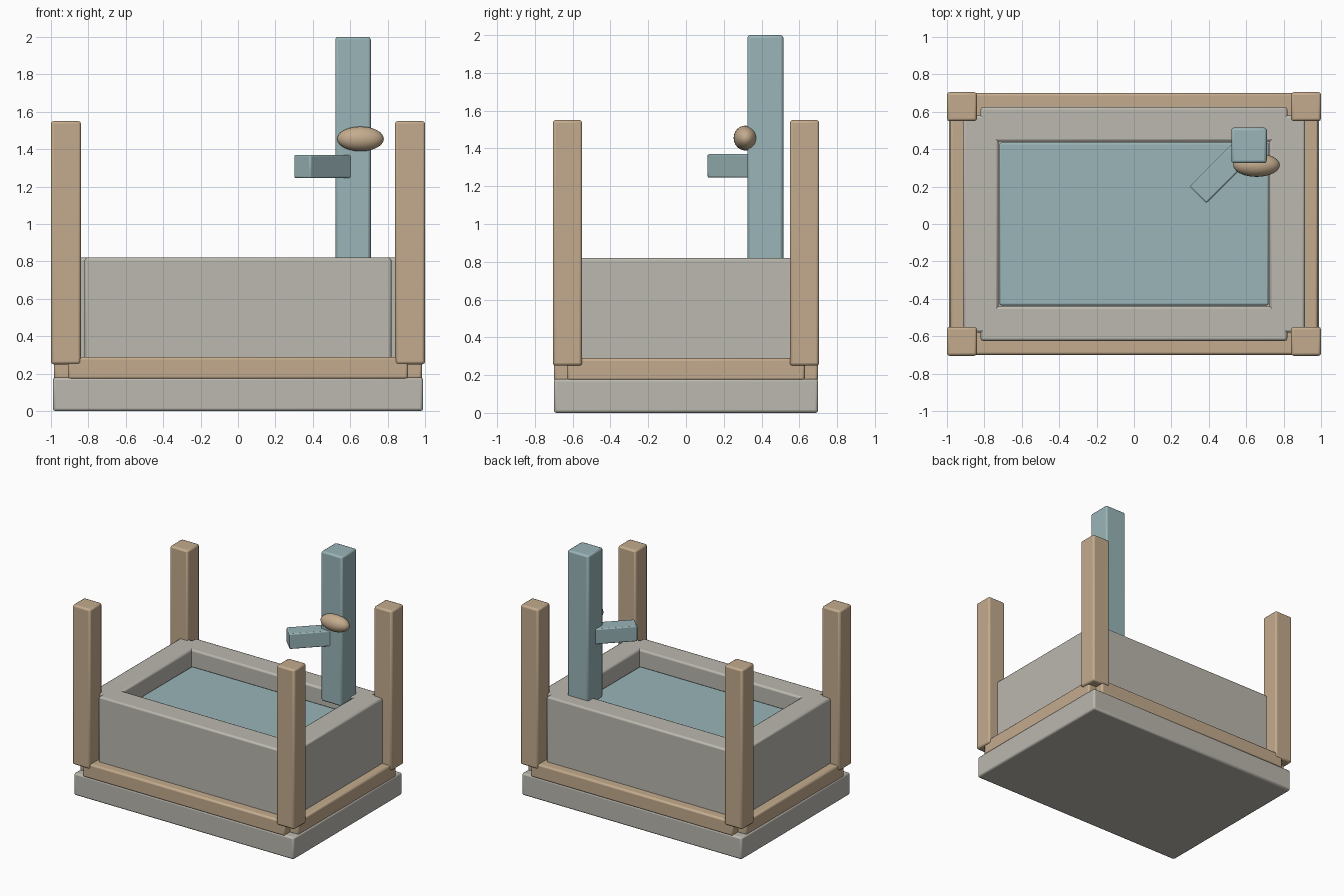
import bpy
import math

# Remove the default cube
if "Cube" in bpy.data.objects:
    bpy.data.objects.remove(bpy.data.objects["Cube"], do_unlink=True)


def make_material(name, rgb):
    mat = bpy.data.materials.new(name)
    mat.use_nodes = True
    mat.diffuse_color = (*rgb, 1)
    mat.node_tree.nodes["Principled BSDF"].inputs["Base Color"].default_value = (*rgb, 1)
    return mat


stone = make_material("stone grey", (0.50, 0.48, 0.43))
wood = make_material("tan wood", (0.55, 0.41, 0.27))
blue = make_material("pale blue", (0.32, 0.46, 0.48))


def smooth(obj):
    bpy.ops.object.select_all(action="DESELECT")
    obj.select_set(True)
    bpy.context.view_layer.objects.active = obj
    bpy.ops.object.shade_smooth_by_angle(angle=math.radians(35))


def block(name, low, high, mat, bevel=0.014, turn=0):
    """Rounded box between two corners, optionally turned about z."""
    centre = [(a + b) / 2 for a, b in zip(low, high)]
    bpy.ops.mesh.primitive_cube_add(size=1, location=centre, rotation=(0, 0, turn))
    obj = bpy.context.object
    obj.name = name
    obj.scale = [b - a for a, b in zip(low, high)]
    bpy.ops.object.transform_apply(location=False, rotation=False, scale=True)
    obj.data.materials.append(mat)
    mod = obj.modifiers.new("soft edges", "BEVEL")
    mod.width = bevel
    mod.segments = 2
    smooth(obj)
    return obj


# Foundation slab
block("base_slab", (-0.99, -0.70, 0), (0.99, 0.70, 0.18), stone)

# Front and back: rails and basin walls
for label, s in (("front", -1), ("back", 1)):
    y0, y1 = sorted((s * 0.56, s * 0.70))
    block(label + "_rail", (-0.91, y0, 0.17), (0.91, y1, 0.29), wood)
    y0, y1 = sorted((s * 0.44, s * 0.625))
    block(label + "_wall", (-0.82, y0, 0.17), (0.82, y1, 0.82), stone)

# Left and right: rails and basin walls
for label, s in (("right", -1), ("left", 1)):
    x0, x1 = sorted((s * 0.84, s * 0.985))
    block(label + "_rail", (x0, -0.63, 0.17), (x1, 0.63, 0.29), wood)
    x0, x1 = sorted((s * 0.725, s * 0.915))
    block(label + "_wall", (x0, -0.58, 0.17), (x1, 0.58, 0.82), stone)

# Corner posts
for fb, sy in (("front", -1), ("back", 1)):
    for lr, sx in (("right", -1), ("left", 1)):
        x0, x1 = sorted((sx * 0.84, sx))
        y0, y1 = sorted((sy * 0.55, sy * 0.705))
        block(f"{fb}_{lr}_post", (x0, y0, 0.25), (x1, y1, 1.55), wood)

# Water filling the basin
block("water", (-0.72, -0.435, 0.18), (0.72, 0.435, 0.69), blue, 0.01)

# Pump column with a diagonal spout
block("pump_column", (0.52, 0.325, 0.78), (0.71, 0.515, 2.0), blue)
length, width = 0.36, 0.125
mid_x, mid_y = 0.342 + length * 0.354, 0.155 + length * 0.354
block("pump_spout", (mid_x - length / 2, mid_y - width / 2, 1.245),
      (mid_x + length / 2, mid_y + width / 2, 1.37), blue, 0.008, math.pi / 4)

# Oval pump handle
bpy.ops.mesh.primitive_uv_sphere_add(segments=24, ring_count=12, radius=1,
                                     location=(0.655, 0.315, 1.455))
knob = bpy.context.object
knob.name = "pump_handle"
knob.scale = (0.125, 0.063, 0.066)
bpy.ops.object.transform_apply(location=False, rotation=False, scale=True)
knob.data.materials.append(wood)
smooth(knob)
